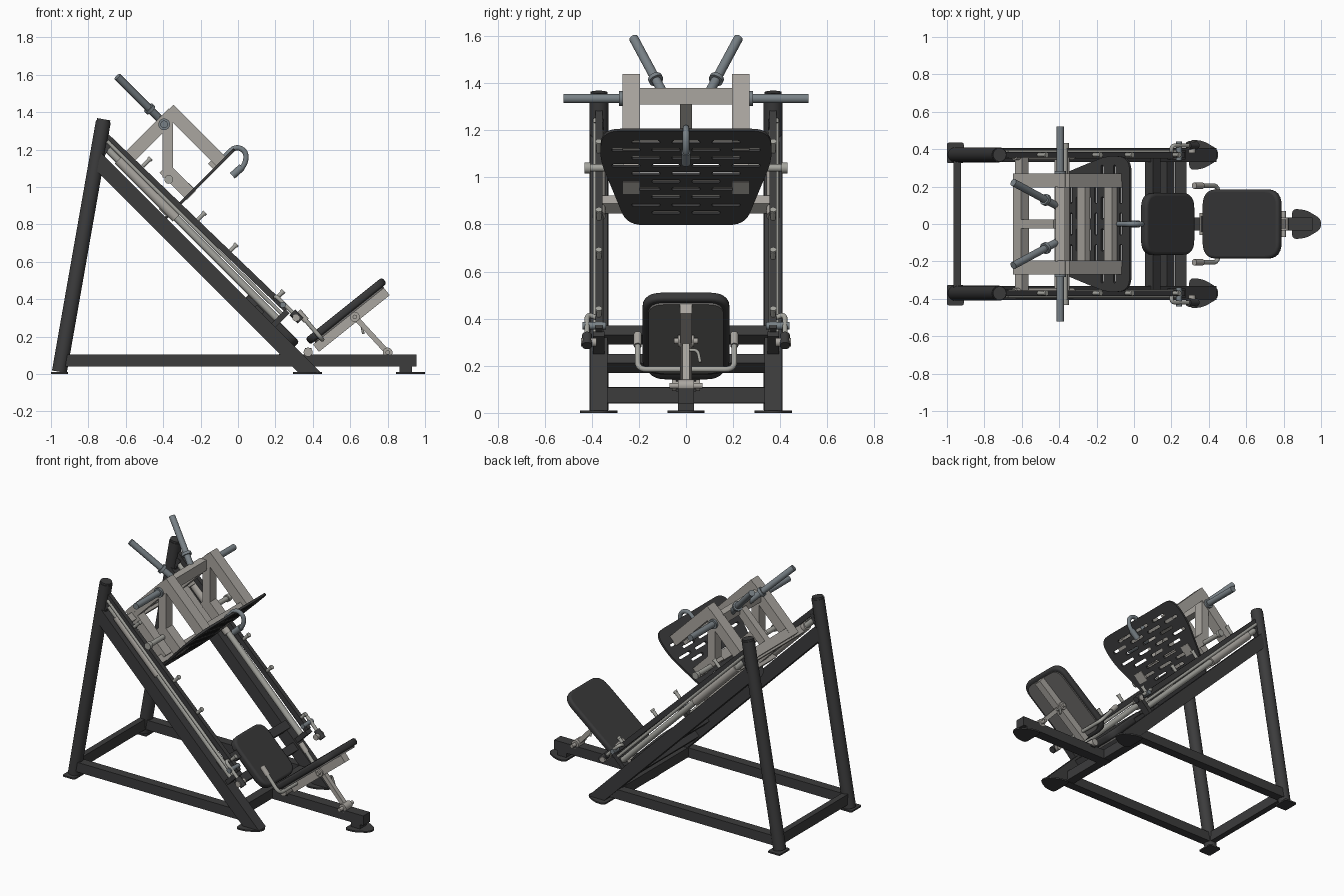
import bpy, bmesh
from math import radians
from mathutils import Vector as V, Matrix

if "Cube" in bpy.data.objects:
    bpy.data.objects.remove(bpy.data.objects["Cube"])

def mat(name, c):
    m = bpy.data.materials.new(name)
    m.diffuse_color = (*c, 1)
    m.use_nodes = True
    m.node_tree.nodes["Principled BSDF"].inputs["Base Color"].default_value = m.diffuse_color
    return m

DARK = mat("dark_frame", (.045, .045, .046))
PAD = mat("pad", (.04, .04, .041))
BOARD = mat("pad_board", (.16, .155, .15))
LIGHT = mat("light_frame", (.40, .38, .35))
ROD = mat("guide_metal", (.37, .37, .34))
STEEL = mat("horn_steel", (.19, .22, .24))
X, Y, Z = V((1, 0, 0)), V((0, 1, 0)), V((0, 0, 1))
DOWN, UP = V((1, 0, -1)).normalized(), V((1, 0, 1)).normalized()   # along / across the rails

def finish(name, me, m, mx=None):
    if mx:
        me.transform(mx)
    me.materials.clear()
    me.materials.append(m)
    me.polygons.foreach_set("use_smooth", [True] * len(me.polygons))
    me.set_sharp_from_angle(angle=radians(35))
    o = bpy.data.objects.new(name, me)
    bpy.context.collection.objects.link(o)
    return o

def basis(u, v, o):
    return Matrix.Translation(o) @ Matrix((u, v, u.cross(v))).transposed().to_4x4()

def beam(name, a, b, w, h, m, side=Y):
    """Square tube from a to b; w is its size along side, h across it."""
    a, b = V(a), V(b)
    d = (b - a).normalized()
    side = (side - d * side.dot(d)).normalized()
    bm = bmesh.new()
    bmesh.ops.create_cube(bm, size=1)
    bmesh.ops.scale(bm, vec=((b - a).length, w, h), verts=bm.verts)
    me = bpy.data.meshes.new(name)
    bm.to_mesh(me)
    return finish(name, me, m, basis(d, side, (a + b) / 2))

def rod(name, a, b, r, m, n=24):
    a, b = V(a), V(b)
    bm = bmesh.new()
    bmesh.ops.create_cone(bm, cap_ends=True, segments=n, radius1=r, radius2=r, depth=(b - a).length)
    me = bpy.data.meshes.new(name)
    bm.to_mesh(me)
    q = (b - a).to_track_quat('Z', 'Y').to_matrix().to_4x4()
    return finish(name, me, m, Matrix.Translation((a + b) / 2) @ q)

def rounded(pts, r, closed=True, n=6):
    pts = [V((*p, 0)[:3]) for p in pts]
    if not r:
        return pts
    out = []
    for i, p in enumerate(pts):
        if not closed and i in (0, len(pts) - 1):
            out.append(p)
            continue
        a, b = pts[i - 1] - p, pts[(i + 1) % len(pts)] - p
        p1 = p + a.normalized() * min(r, a.length * .49)
        p2 = p + b.normalized() * min(r, b.length * .49)
        for k in range(n + 1):
            t = k / n
            out.append(p1 * (1 - t) ** 2 + p * 2 * t * (1 - t) + p2 * t * t)
    return out

def curve(name, loops, m, closed, mx=None, **settings):
    cu = bpy.data.curves.new(name, 'CURVE')
    for k, v in settings.items():
        setattr(cu, k, v)
    for pts in loops:
        s = cu.splines.new('POLY')
        s.points.add(len(pts) - 1)
        for q, p in zip(s.points, pts):
            q.co = (*p, 1)
        s.use_cyclic_u = closed
    tmp = bpy.data.objects.new(name, cu)
    bpy.context.collection.objects.link(tmp)
    dg = bpy.context.evaluated_depsgraph_get()
    me = bpy.data.meshes.new_from_object(tmp.evaluated_get(dg))
    bpy.data.objects.remove(tmp)
    return finish(name, me, m, mx)

def panel(name, loops, t, m, o, u, v, bevel=0):
    return curve(name, loops, m, True, basis(u, v, V(o)), dimensions='2D', fill_mode='BOTH',
                 extrude=t / 2 - bevel, bevel_depth=bevel, offset=-bevel, bevel_resolution=3)

def tube(name, pts, r, m, bend=.04):
    return curve(name, [rounded(pts, bend, False)], m, False, dimensions='3D',
                 bevel_depth=r, bevel_resolution=4, use_fill_caps=True)

def rect(x, y):
    return [(-x, -y), (x, -y), (x, y), (-x, y)]

# foot plate profile: wide at the back, narrowing to the tip
tear = rounded([(-.075, -.082), (.0, -.075), (.08, -.028), (.08, .028), (0, .075), (-.075, .082)], .03)

for s, side in ((1, "left"), (-1, "right")):
    y = .37 * s
    def n(part): return f"{part}_{side}"
    # base frame, post and inclined rail
    rod(n("rear_post"), (-.955, y, .012), (-.72, y, 1.35), .04, DARK, 32)
    rod(n("post_cap"), (-.721, y, 1.345), (-.718, y, 1.362), .036, DARK, 32)
    panel(n("rear_foot"), [rounded(rect(.045, .055), .012)], .01, DARK, (-.955, .38 * s, .005), X, Y)
    panel(n("front_foot"), [tear], .01, DARK, (.37, y, .005), X, Y)
    beam(n("base_beam"), (-.94, y, .072), (.3, y, .072), .06, .065, DARK)
    panel(n("inclined_rail"), [rounded([(-.76, 1.09), (.32, .01), (.44, .01), (-.73, 1.18)], 0)],
          .075, DARK, (0, y, 0), X, Z)
    # upper rail, guide rod, sleeve
    beam(n("upper_rail"), (-.73, y, 1.295), (.26, y, .345), .03, .034, DARK)
    rod(n("guide_rod"), (-.73, y, 1.235), (.21, y, .295), .019, ROD)
    rod(n("stop_rod"), (-.70, .385 * s, 1.245), (.25, .385 * s, .305), .01, ROD, 16)
    rod(n("guide_sleeve"), (-.64, y, 1.145), (-.33, y, .835), .028, LIGHT)
    beam(n("rail_end_bracket"), (.17, y, .24), (.265, y, .335), .05, .03, DARK)
    beam(n("rail_top_bracket"), (-.735, y, 1.16), (-.685, y, 1.24), .04, .03, DARK)
    # safety pegs on the upper rail
    for i, px in enumerate((-.51, -.22, -.05, .2)):
        p = V((px, y, .6 - px))
        rod(n(f"safety_peg_{i}"), p, p + UP * .055, .011, ROD, 16)
        rod(n(f"peg_head_{i}"), p + UP * .05, p + UP * .062, .014, ROD, 16)
    # lock lever at the rail end
    tube(n("lock_lever"), [(.20, y, .40), (.20, .42 * s, .42), (.25, .42 * s, .37), (.32, .42 * s, .30)], .011, ROD, .03)
    rod(n("lever_grip"), (.29, .42 * s, .33), (.335, .42 * s, .285), .021, DARK)
    rod(n("lever_pivot"), (.24, .34 * s, .37), (.24, .44 * s, .37), .016, STEEL)
    rod(n("lever_knob"), (.31, .38 * s, .30), (.31, .445 * s, .30), .019, LIGHT)

    # carriage side frame
    c = .232 * s
    def cb(part, a, b, h=.07, w=.075):
        beam(n(part), (a[0], c, a[1]), (b[0], c, b[1]), w, h, LIGHT)
    cb("carriage_back", (-.61, 1.13), (-.345, 1.395))
    cb("carriage_top", (-.37, 1.415), (-.087, 1.132))
    cb("carriage_upright", (-.375, 1.05), (-.375, 1.34), .055, .07)
    cb("carriage_brace", (-.395, 1.10), (-.25, .955), .07, .07)
    cb("carriage_base", (-.61, 1.14), (-.37, .90), .06, .07)
    rod(n("carriage_peg"), (-.37, c, 1.04), (-.37, .43 * s, 1.04), .016, ROD)
    rod(n("peg_roller"), (-.37, .405 * s, 1.04), (-.37, .432 * s, 1.04), .023, ROD)
    # weight horns
    rod(n("side_horn"), (-.395, .26 * s, 1.335), (-.395, .52 * s, 1.335), .02, STEEL)
    rod(n("side_horn_collar"), (-.395, .268 * s, 1.335), (-.395, .284 * s, 1.335), .031, STEEL)
    h0, h1 = V((-.40, .09 * s, 1.345)), V((-.645, .222 * s, 1.59))
    rod(n("angled_horn"), h0, h1, .02, STEEL)
    rod(n("angled_horn_collar"), h0.lerp(h1, .27), h0.lerp(h1, .32), .031, STEEL)

    # seat handle
    tube(n("seat_handle"), [(.45, 0, .185), (.45, .205 * s, .185), (.33, .205 * s, .325)], .012, ROD)
    rod(n("seat_grip"), (.365, .205 * s, .285), (.322, .205 * s, .335), .017, LIGHT)

# cross members
beam("rear_cross", (-.945, -.36, .075), (-.945, .36, .075), .04, .07, DARK, X)
for i, (px, pz) in enumerate(((.1, .33), (.175, .21))):
    beam(f"rail_cross_{i}", (px, -.36, pz), (px, .36, pz), .055, .06, DARK, DOWN)
beam("front_cross", (.25, -.36, .075), (.25, .36, .075), .06, .065, DARK, X)
beam("centre_beam", (.22, 0, .072), (.955, 0, .072), .07, .065, DARK)
beam("centre_leg", (.897, 0, .008), (.897, 0, .06), .07, .065, DARK)
panel("centre_foot", [tear], .01, DARK, (.92, 0, .005), X, Y)

# carriage cross members
beam("carriage_top_cross", (-.395, -.2, 1.345), (-.395, .2, 1.345), .05, .07, LIGHT, X)
beam("carriage_back_cross", (-.605, -.27, 1.14), (-.605, .27, 1.14), .06, .06, LIGHT, UP)
beam("carriage_centre", (-.60, 0, 1.145), (-.41, 0, 1.335), .05, .055, LIGHT)
beam("carriage_low_cross", (-.385, -.36, .885), (-.385, .36, .885), .06, .05, LIGHT, UP)
beam("sleeve_cross", (-.60, -.36, 1.11), (-.60, .36, 1.11), .05, .05, LIGHT, UP)
for i, px in enumerate((-.27, -.125)):
    beam(f"plate_support_{i}", (px, -.2, px + 1.255), (px, .2, px + 1.255), .06, .04, LIGHT, UP)

# foot plate with staggered slots
outline = rounded([(-.25, 0), (.25, 0), (.368, .40), (.355, .565), (-.355, .565), (-.368, .40)], .075)
slots = []
for r in range(10):
    v = .075 + r * .047
    for cx in ((-.17, 0, .17) if r % 2 else (-.255, -.085, .085, .255)):
        if abs(cx) + .06 < .235 + v * .26:
            slots.append([p + V((cx, v, 0)) for p in rounded(rect(.06, .009), .009, n=3)])
panel("foot_plate", [outline] + slots, .014, DARK, (-.418, 0, .802), Y, UP)

# hook on top of the foot plate
tube("plate_hook", [(-.085, 0, 1.145), (-.015, 0, 1.22), (.045, 0, 1.19), (.04, 0, 1.12), (-.01, 0, 1.075)], .014, STEEL, .045)
rod("hook_grip", (.022, 0, 1.107), (-.03, 0, 1.06), .02, STEEL)

# seat pad between the rails
panel("seat_pad", [rounded(rect(.185, .165), .08)], .05, PAD, (.18, 0, .285), DOWN, Y, .015)
panel("seat_board", [rounded(rect(.165, .145), .07)], .015, BOARD, V((.18, 0, .285)) - UP * .03, DOWN, Y)

# backrest pad on its hinged frame
B = V((.40, 0, .32)).normalized()
N = V((-B.z, 0, B.x))
C = V((.578, 0, .337))
panel("backrest_pad", [rounded(rect(.262, .185), .09)], .042, PAD, C, B, Y, .015)
panel("backrest_board", [rounded(rect(.235, .16), .07)], .012, BOARD, C - N * .025, B, Y)
beam("backrest_beam", C - N * .055 - B * .25, C - N * .055 + B * .235, .05, .05, LIGHT)
rod("backrest_hinge", (.375, -.06, .117), (.375, .06, .117), .024, LIGHT)
beam("hinge_bracket", (.375, 0, .09), (.375, 0, .14), .085, .035, DARK)

# adjusting strut
T, F = V((.625, 0, .305)), V((.80, 0, .115))
beam("strut", T, F, .03, .028, LIGHT)
for name, p, w in (("strut_top_pin", T, .05), ("strut_foot_pin", F, .07)):
    rod(name, p - Y * w, p + Y * w, .012, LIGHT, 16)
    rod(name + "_boss", p - Y * .035, p + Y * .035, .026, LIGHT)
tube("adjust_pin", [(.66, 0, .267), (.66, .05, .267), (.67, .06, .215)], .007, ROD, .02)
